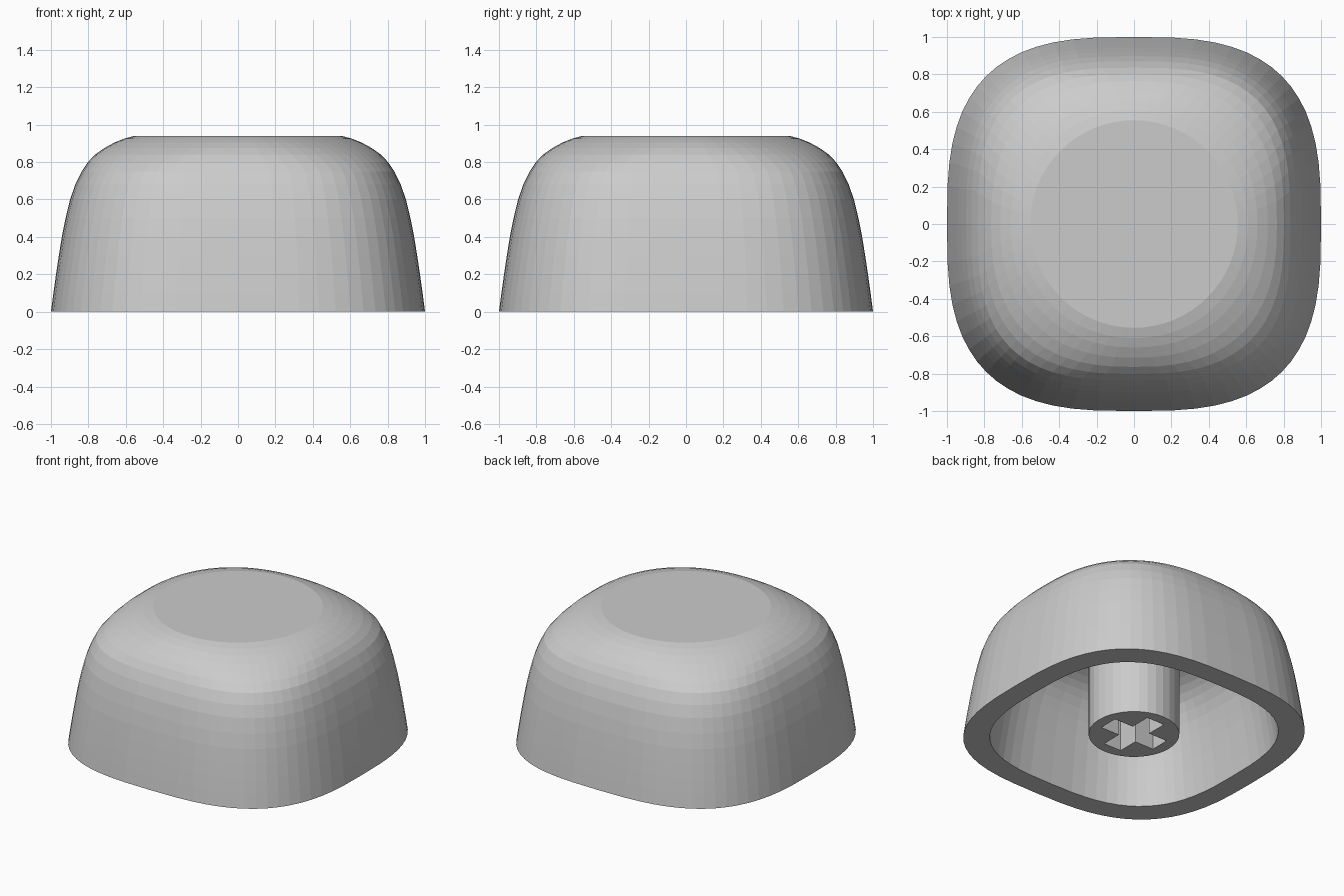
import bpy, bmesh, math

if "Cube" in bpy.data.objects:
    bpy.data.objects.remove(bpy.data.objects["Cube"])

SIDES = 64
INNER = 0.845          # cavity is a scaled copy of the outside
# (height, half width) of the outer wall
PROFILE = [(0, 1), (.1, .987), (.2, .973), (.3, .958), (.4, .942), (.5, .922),
           (.6, .898), (.68, .87), (.75, .836), (.8, .802), (.84, .764),
           (.875, .715), (.905, .66), (.925, .61), (.94, .555)]


def make_object(name, bm):
    bmesh.ops.recalc_face_normals(bm, faces=bm.faces)
    mesh = bpy.data.meshes.new(name)
    bm.to_mesh(mesh)
    bm.free()
    obj = bpy.data.objects.new(name, mesh)
    bpy.context.collection.objects.link(obj)
    return obj


def ring(bm, z, half, n, scale):
    """Superellipse ring; n = 2 is a circle, larger is squarer."""
    verts = []
    for i in range(SIDES):
        a = 2 * math.pi * i / SIDES
        c, s = round(math.cos(a), 9), round(math.sin(a), 9)
        x = math.copysign(abs(c) ** (2 / n), c) * half * scale
        y = math.copysign(abs(s) ** (2 / n), s) * half * scale
        verts.append(bm.verts.new((x, y, z * scale)))
    return verts


def bridge(bm, a, b):
    for i in range(SIDES):
        j = (i + 1) % SIDES
        bm.faces.new((a[i], a[j], b[j], b[i]))


def prism(bm, points, z0, z1):
    """Straight prism from an outline."""
    face = bm.faces.new([bm.verts.new((x, y, z0)) for x, y in points])
    top = bmesh.ops.extrude_face_region(bm, geom=[face])["geom"]
    verts = [v for v in top if isinstance(v, bmesh.types.BMVert)]
    bmesh.ops.translate(bm, verts=verts, vec=(0, 0, z1 - z0))


# hollow cap: squarish base that blends to a round flat top
bm = bmesh.new()
bases = []
for scale in (1, INNER):
    rings = [ring(bm, z, w, 2 + .95 * min(1, (.94 - z) / .18), scale)
             for z, w in PROFILE]
    for lower, upper in zip(rings, rings[1:]):
        bridge(bm, lower, upper)
    bm.faces.new(rings[-1])
    bases.append(rings[0])
bridge(bm, *bases)     # flat bottom rim
make_object("cap_shell", bm)

# round stem hanging from the ceiling down to the rim level
bm = bmesh.new()
circle = [(.297 * math.cos(2 * math.pi * i / 32), .297 * math.sin(2 * math.pi * i / 32))
          for i in range(32)]
prism(bm, circle, 0, .81)
stem = make_object("stem", bm)

# cross-shaped socket in the stem
bm = bmesh.new()
L, W = .22, .07
quarter = [(L, -W), (L, W), (W, W)]
cross = []
for k in range(4):
    for x, y in quarter:
        for _ in range(k):
            x, y = -y, x
        cross.append((x, y))
prism(bm, cross, -.1, .45)
cutter = make_object("socket_cutter", bm)
cutter.hide_render = True
cutter.hide_set(True)
mod = stem.modifiers.new("socket", 'BOOLEAN')
mod.operation = 'DIFFERENCE'
mod.solver = 'EXACT'
mod.object = cutter
